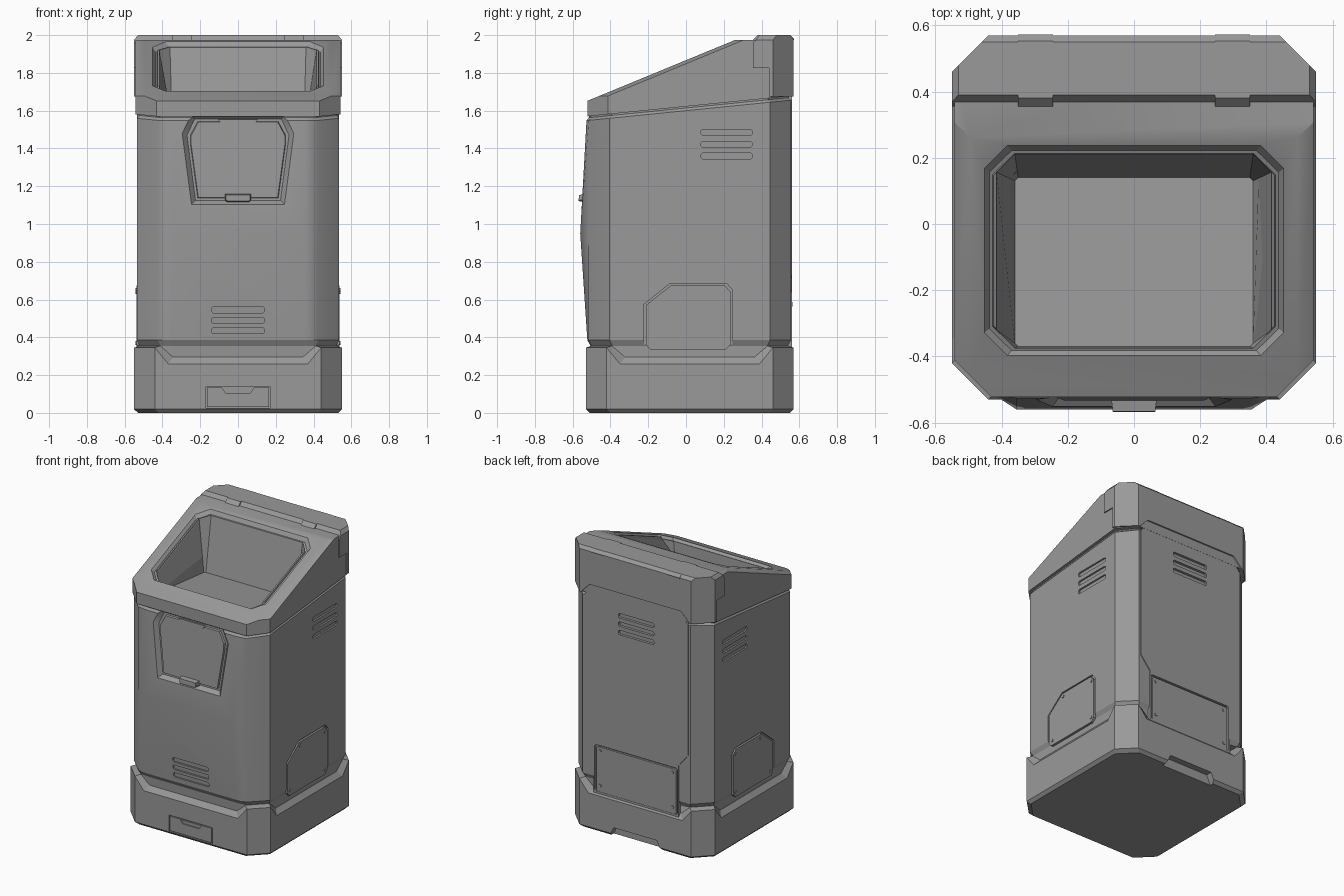
import bpy, bmesh, math
from mathutils import Vector

cube = bpy.data.objects.get("Cube")
if cube:
    bpy.data.objects.remove(cube)

gray = bpy.data.materials.new("mid_gray")
gray.use_nodes = True
COLOR = (0.32, 0.32, 0.32, 1)
gray.diffuse_color = COLOR
gray.node_tree.nodes["Principled BSDF"].inputs["Base Color"].default_value = COLOR


def make(name, bm):
    bmesh.ops.recalc_face_normals(bm, faces=bm.faces)
    me = bpy.data.meshes.new(name)
    bm.to_mesh(me)
    bm.free()
    me.materials.append(gray)
    ob = bpy.data.objects.new(name, me)
    bpy.context.collection.objects.link(ob)
    return ob


def loft(name, rings):
    """Closed solid through rings of equal point count."""
    bm = bmesh.new()
    loops = [[bm.verts.new(p) for p in r] for r in rings]
    n = len(loops[0])
    for a, b in zip(loops, loops[1:]):
        for i in range(n):
            j = (i + 1) % n
            bm.faces.new((a[i], a[j], b[j], b[i]))
    bm.faces.new(loops[0])
    bm.faces.new(loops[-1])
    return make(name, bm)


def slab(name, outline, place, d0, d1, inner=None):
    """Outline (u, v) laid on a surface, running from depth d0 to d1."""
    return loft(name, [[place(u, v, d0) for u, v in outline],
                       [place(u, v, d1) for u, v in (inner or outline)]])


def cut(target, cutters):
    for c in cutters:
        m = target.modifiers.new("cut", 'BOOLEAN')
        m.operation, m.solver, m.object = 'DIFFERENCE', 'EXACT', c
        bpy.context.view_layer.objects.active = target
        bpy.ops.object.modifier_apply(modifier=m.name)


def discard(cutters):
    for c in cutters:
        bpy.data.objects.remove(c)


def mirrored(half):
    return half + [(-u, v) for u, v in reversed(half)]


def octagon(u0, u1, v0, v1, c):
    return [(u0 + c, v0), (u1 - c, v0), (u1, v0 + c), (u1, v1 - c),
            (u1 - c, v1), (u0 + c, v1), (u0, v1 - c), (u0, v0 + c)]


def grow(outline, d):
    us, vs = zip(*outline)
    cu, cv = (min(us) + max(us)) / 2, (min(vs) + max(vs)) / 2
    ku, kv = 1 + 2 * d / (max(us) - min(us)), 1 + 2 * d / (max(vs) - min(vs))
    return [(cu + (u - cu) * ku, cv + (v - cv) * kv) for u, v in outline]


# Surfaces that details sit on
def front_y(z):
    return -0.56 + (0.04 * (0.95 - z) / 0.6 if z < 0.95 else 0.035 * (z - 0.95) / 0.63)


def slope_z(y):
    return 1.655 + 0.412 * (y + 0.515)


def seam_z(y):
    return 1.58 + 0.1 * (y + 0.42)


def on_front(u, v, d): return (u, front_y(v) - d, v)
def on_base(u, v, d): return (u, -0.53 - d, v)
def on_back(u, v, d): return (u, 0.555 + d, v)
def on_left(u, v, d): return (0.535 + d, u, v)
def on_right(u, v, d): return (-0.535 - d, u, v)
def on_slope(u, v, d): return (u, v, slope_z(v) + d)


def footprint(i):
    """Chamfered rectangle; True marks points where the collar dips."""
    x, y0, y1, c, e = 0.55 - i, -0.53 + i, 0.57 - i, 0.11, 0.18
    right = [((x - c, y0), 0), ((x, y0 + c), 0), ((x, y0 + e), 1),
             ((x, y1 - e), 1), ((x, y1 - c), 0), ((x - c, y1), 0), ((x - e, y1), 1)]
    left = [((-p[0], p[1]), d) for p, d in reversed(right)]
    return [((x - e, y0), 1)] + right + left + [((-x + e, y0), 1)]


def collar(i, z_corner, z_dip):
    return [(p[0], p[1], z_dip if d else z_corner) for p, d in footprint(i)]


# Base with dipped collar
base = loft("base", [collar(0.02, 0, 0), collar(0, 0.02, 0.02),
                     collar(0, 0.345, 0.26), collar(0.028, 0.355, 0.295)])
drawer = [(-0.17, 0.025), (0.17, 0.025), (0.17, 0.14), (-0.17, 0.14)]
grip = mirrored([(0.065, 0.105), (0.09, 0.14)])
tools = [slab("cutter", drawer, on_base, 0.1, -0.014),
         slab("cutter", mirrored([(0.21, -0.02), (0.17, 0.065)]), on_back, 0.1, -0.03)]
cut(base, tools)
discard(tools)
front = slab("base_drawer", grow(drawer, -0.006), on_base, -0.02, 0)
tools = [slab("cutter", grip, on_base, 0.1, -0.01)]
cut(front, tools)
discard(tools)
slab("drawer_grip", grow(grip, -0.01), on_base, -0.015, -0.003)


# Body with bulging front
def body_ring(inset, z, follow=0):
    ring = []
    for (x, y), dip in footprint(inset):
        h = z + (seam_z(y) if follow else 0)
        if dip and y < -0.45:
            y = front_y(h) + inset - 0.015
        ring.append((x, y, h))
    return ring


body = loft("body", [body_ring(0.03, 0.2), body_ring(0.03, 0.355), body_ring(0.015, 0.385),
                     body_ring(0.015, 0.95), body_ring(0.015, -0.022, 1),
                     body_ring(0.027, -0.008, 1), body_ring(0.027, 0.03, 1)])


# Lid and rear ridge, shaped by slicing a prism
def sliced(name, inset, planes):
    bm = bmesh.new()
    pts = [p for p, d in footprint(inset) if not d]
    low, high = ([bm.verts.new((x, y, z)) for x, y in pts] for z in (1.4, 2.0))
    bm.faces.new(low)
    bm.faces.new(high)
    for k in range(len(pts)):
        j = (k + 1) % len(pts)
        bm.faces.new((low[k], low[j], high[j], high[k]))
    for co, no in planes:
        r = bmesh.ops.bisect_plane(bm, geom=bm.verts[:] + bm.edges[:] + bm.faces[:],
                                   plane_co=co, plane_no=no, clear_outer=True)
        edges = [g for g in r["geom_cut"] if isinstance(g, bmesh.types.BMEdge)]
        if edges:
            bmesh.ops.contextual_create(bm, geom=edges)
    return make(name, bm)


rim = (0, -0.515, 1.655)
lid = sliced("lid", 0.008, [(rim, (0, -0.412, 1)), ((0, -0.42, 1.58), (0, 0.1, -1)),
                            ((0.495, *rim[1:]), (0.4, -0.412, 1)),
                            ((-0.495, *rim[1:]), (-0.4, -0.412, 1)),
                            ((0, 0, 1.975), (0, 0, 1))])
ridge = sliced("rear_ridge", 0, [((0, 0.34, 1.94), (0, -0.06, 0.05)),
                                 ((0, 0.355, 1.825), (0, -1, 0)),
                                 ((0, 0, 1.675), (0, 0, -1)),
                                 ((0, 0.55, 2.0), (0, 1, 1)),
                                 ((0.53, 0, 2.0), (1, 0, 0.8)), ((-0.53, 0, 2.0), (-1, 0, 0.8))])
wings = [slab("cutter", [(0.3, 1.6), (0.44, 1.6), (0.44, 1.825), (0.3, 1.825)], f, 0.1, -0.01)
         for f in (on_left, on_right)]
wings.append(slab("cutter", mirrored([(0.42, 1.6), (0.42, 1.70), (0.36, 1.765)]), on_back,
                  0.1, -0.005, mirrored([(0.42, 1.6), (0.42, 1.68), (0.36, 1.74)])))
cut(ridge, wings)
discard(wings)

# Hinges wrapping the ridge
for s in (1, -1):
    hinge = [(0.335, 1.94), (0.335, 1.955), (0.38, 2.0), (0.552, 2.0), (0.572, 1.98), (0.56, 1.94)]
    loft("hinge", [[(s * x, y, z) for y, z in hinge] for x in (0.245, 0.35)])

# Sloped opening with chute
mouth = octagon(-0.455, 0.455, -0.40, 0.24, 0.07)
lip = octagon(-0.415, 0.415, -0.375, 0.212, 0.055)
chute = octagon(-0.36, 0.36, -0.37, 0.14, 0.01)
recess = slab("cutter", mouth, on_slope, 0.004, -0.022, grow(mouth, -0.018))
well = loft("cutter", [[on_slope(u, v, 0.03) for u, v in lip],
                       [on_slope(u, v, -0.02) for u, v in lip],
                       [(u, v, 1.575 - 0.1 * v) for u, v in chute]])
cut(lid, [recess, well])
cut(body, [well])
discard([recess])
rim_ring = slab("opening_rim", grow(mouth, -0.026), on_slope, -0.03, -0.008, grow(mouth, -0.03))
cut(rim_ring, [well])
discard([well])

# Front hatch
hatch = mirrored([(0.25, 1.10), (0.30, 1.48), (0.25, 1.585)])
hatch_in = mirrored([(0.225, 1.125), (0.27, 1.47), (0.23, 1.555)])
door = mirrored([(0.215, 1.135), (0.255, 1.43), (0.255, 1.47), (0.215, 1.545)])
tools = [slab("cutter", hatch, on_front, 0.005, -0.028, hatch_in)]
slab("hatch_door", door, on_front, -0.035, -0.016, grow(door, -0.006))
slab("hatch_slot", mirrored([(0.085, 1.528), (0.105, 1.552)]), on_front, -0.02, -0.009)
handle = mirrored([(0.06, 1.115), (0.07, 1.125), (0.07, 1.16)])
slab("hatch_handle", handle, on_front, -0.03, 0.018, grow(handle, -0.006))


# Vents, service panels and bolts
def vents(u0, u1, zs, place):
    return [slab("cutter", octagon(u0, u1, z - 0.016, z + 0.016, 0.008), place, 0.03, -0.012)
            for z in zs]


def bolts(points, place, d):
    for u, v in points:
        ring = [(u + 0.011 * math.cos(a * math.pi / 4), v + 0.011 * math.sin(a * math.pi / 4))
                for a in range(8)]
        slab("bolt", ring, place, d - 0.01, d + 0.005)


tools += vents(-0.14, 0.14, (0.545, 0.49, 0.435), on_front)
panel = [(-0.2, 0.325), (0.22, 0.325), (0.247, 0.35), (0.247, 0.65), (0.215, 0.685),
         (-0.085, 0.685), (-0.222, 0.575), (-0.222, 0.35)]
for side in (on_left, on_right):
    tools += vents(0.08, 0.35, (1.485, 1.422, 1.36), side)
    tools.append(slab("cutter", panel, side, 0.03, -0.012))
    slab("side_panel", grow(panel, -0.011), side, -0.02, 0.002)
    bolts([(-0.18, 0.37), (0.21, 0.37), (0.21, 0.64), (-0.07, 0.65)], side, 0.002)
cut(body, tools)
discard(tools)

# Back cover with vents and bolted plate
cover = slab("back_cover", mirrored([(0.335, 0.27), (0.335, 0.64), (0.41, 0.73),
                                     (0.41, 1.655), (0.36, 1.715)]), on_back, -0.03, 0.006)
tools = vents(-0.14, 0.14, (1.58, 1.52, 1.46), on_back)
tools.append(slab("cutter", octagon(-0.325, 0.325, 0.285, 0.615, 0.01), on_back, 0.1, -0.01))
cut(cover, tools)
cut(body, tools)
discard(tools)
slab("back_plate", octagon(-0.313, 0.313, 0.28, 0.603, 0.01), on_back, -0.02, 0.004)
bolts([(u, v) for u in (-0.285, 0.285) for v in (0.33, 0.575)], on_back, 0.004)

# Smooth the soft bulge, keep hard edges
for ob in bpy.context.scene.objects:
    ob.select_set(ob.type == 'MESH')
bpy.context.view_layer.objects.active = body
bpy.ops.object.shade_smooth_by_angle(angle=math.radians(25))
body.modifiers.new("even_normals", 'WEIGHTED_NORMAL').keep_sharp = True
